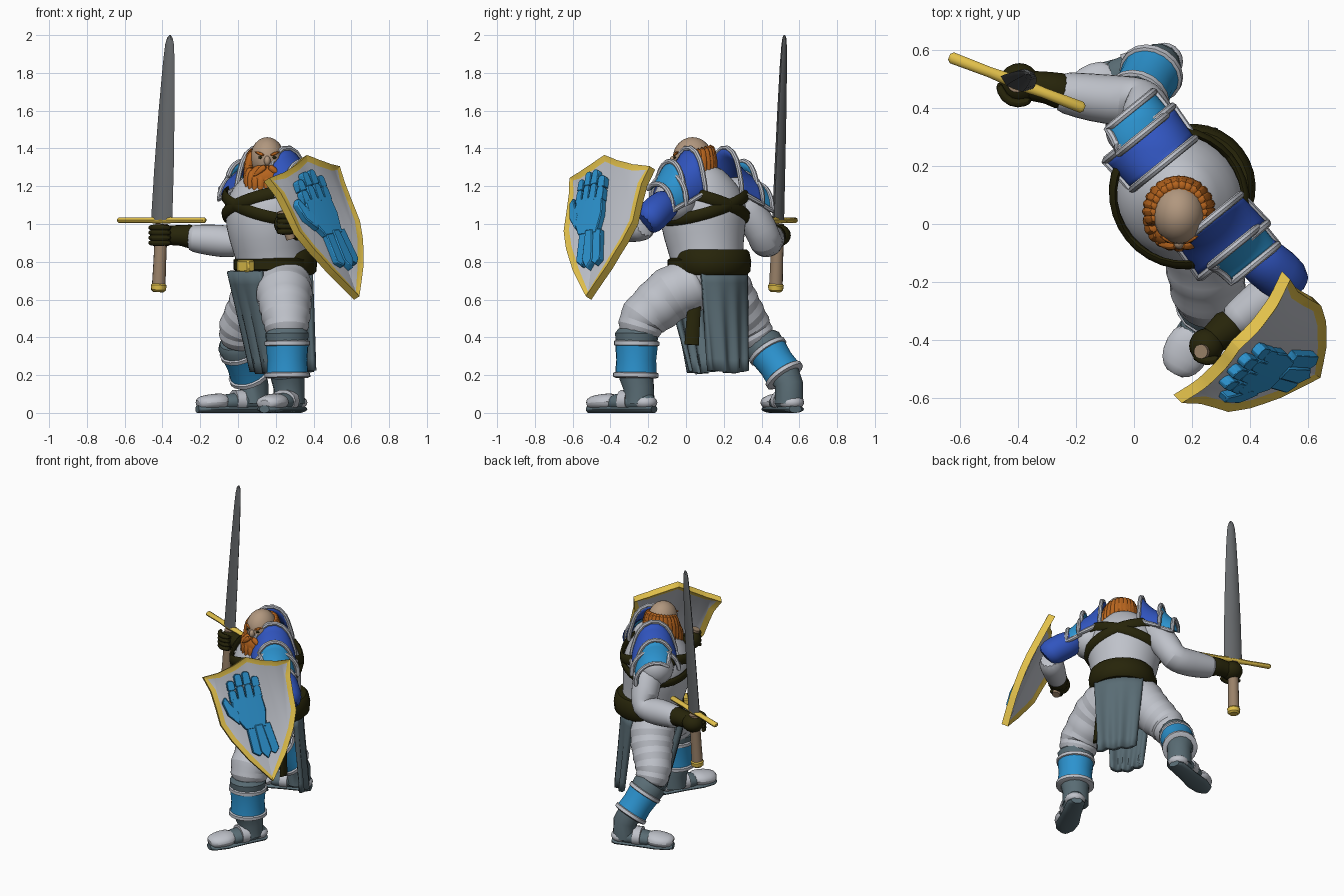
import bpy, bmesh
from math import sin, cos, pi, radians
from mathutils import Vector, Matrix

if "Cube" in bpy.data.objects:
    bpy.data.objects.remove(bpy.data.objects["Cube"])


def colour(name, *rgb):
    m = bpy.data.materials.new(name)
    m.use_nodes = True
    m.diffuse_color = (*rgb, 1)
    m.node_tree.nodes["Principled BSDF"].inputs["Base Color"].default_value = (*rgb, 1)
    return m


PALE = colour("pale_steel", .52, .54, .59)
SKY = colour("sky_blue", .025, .29, .62)
ROYAL = colour("royal_blue", .03, .09, .52)
GOLD = colour("yellow_gold", .76, .53, .07)
HAIR = colour("ginger", .48, .13, .013)
SKIN = colour("skin", .44, .31, .21)
LEATHER = colour("dark_leather", .02, .018, .003)
CLOTH = colour("slate_cloth", .1, .15, .175)
BLADE = colour("blade_grey", .13, .138, .145)
WOOD = colour("wood", .32, .22, .14)


def finish(bm, name, mats, sub=0, bevel=0, thick=0):
    bmesh.ops.recalc_face_normals(bm, faces=bm.faces)
    me = bpy.data.meshes.new(name)
    bm.to_mesh(me)
    bm.free()
    for m in mats:
        me.materials.append(m)
    me.shade_smooth()
    me.set_sharp_from_angle(angle=radians(40))
    ob = bpy.data.objects.new(name, me)
    bpy.context.collection.objects.link(ob)
    if thick:
        ob.modifiers.new("thickness", "SOLIDIFY").thickness = thick
    if bevel:
        ob.modifiers.new("bevel", "BEVEL").width = bevel
    if sub:
        s = ob.modifiers.new("smooth", "SUBSURF")
        s.levels = s.render_levels = sub
    return ob


def tube(name, stations, mat, ref=(1, -1, .3), sides=14, sub=0, closed=False):
    """Loft through (x, y, z, radius[, second radius]) stations."""
    bm, rings, side = bmesh.new(), [], None
    pts = [Vector(s[:3]) for s in stations]
    n = len(pts)
    for i, s in enumerate(stations):
        a, b = (pts[i - 1], pts[(i + 1) % n]) if closed else (pts[max(i - 1, 0)], pts[min(i + 1, n - 1)])
        t = (b - a).normalized()
        side = t.cross(Vector(ref)) if side is None else side - t * t.dot(side)
        side.normalize()
        up = side.cross(t)
        rings.append([bm.verts.new(pts[i] + side * s[3] * cos(2 * pi * k / sides) + up * s[-1] * sin(2 * pi * k / sides))
                      for k in range(sides)])
    for i in range(n if closed else n - 1):
        r, q = rings[i], rings[(i + 1) % n]
        for k in range(sides):
            bm.faces.new((r[k], r[(k + 1) % sides], q[(k + 1) % sides], q[k]))
    if not closed:
        bm.faces.new(rings[0])
        bm.faces.new(rings[-1])
    return finish(bm, name, [mat], sub)


def ball(name, loc, size, mat):
    bm = bmesh.new()
    m = Matrix.Translation(loc) @ Matrix.Diagonal((*size, 1))
    bmesh.ops.create_uvsphere(bm, u_segments=20, v_segments=12, radius=1, matrix=m)
    return finish(bm, name, [mat])


def grid(name, fn, nu, nv, mat, thick):
    bm = bmesh.new()
    v = [[bm.verts.new(fn(i / nu, j / nv)) for i in range(nu + 1)] for j in range(nv + 1)]
    for j in range(nv):
        for i in range(nu):
            bm.faces.new((v[j][i], v[j][i + 1], v[j + 1][i + 1], v[j + 1][i]))
    return finish(bm, name, [mat], thick=thick)


def slab(name, outline, low, high, mats, frame, rim=0, bevel=0, bulge=0):
    """Extruded outline; bulge bows it forward along its upright centre line."""
    bm = bmesh.new()
    face = bm.faces.new([bm.verts.new((x, y, low)) for x, y in outline])
    top = bmesh.ops.extrude_face_region(bm, geom=[face])["geom"]
    bmesh.ops.translate(bm, vec=(0, 0, high - low), verts=[g for g in top if isinstance(g, bmesh.types.BMVert)])
    bmesh.ops.recalc_face_normals(bm, faces=bm.faces)
    if rim:
        for f in [f for f in bm.faces if len(f.verts) > 4]:
            bmesh.ops.inset_region(bm, faces=[f], thickness=rim, depth=0)
            bmesh.ops.translate(bm, vec=-f.normal * .012, verts=f.verts)
            f.material_index = 1
    if bulge:
        for k in range(-4, 5):
            bmesh.ops.bisect_plane(bm, geom=bm.verts[:] + bm.edges[:] + bm.faces[:], plane_co=(k * .055, 0, 0), plane_no=(1, 0, 0))
        for v in bm.verts:
            v.co.z += bulge * (1 - (v.co.x / .29) ** 2) * (v.co.y + .72) / .8
    bm.transform(frame)
    return finish(bm, name, mats, bevel=bevel)


def tuft(name, p, q, r, mat):
    a, b = Vector(p), Vector(q)
    return tube(name, [(*a, r * .6), (*a.lerp(b, .4), r), (*b, r * .15)], mat, sides=8, sub=1)


# Torso space: the body is turned, +y is its back
BODY = Matrix.Translation((.18, .11, 0)) @ Matrix.Rotation(radians(-51), 4, "Z")
BACK = (.78, .62, 0)


def body(x, y, z):
    return tuple(BODY @ Vector((x, y, z)))


# Torso, belt and harness
trunk = [(.6, .15, .14, .01), (.7, .2, .19, .01), (.78, .19, .185, .01), (.88, .205, .2, -.01), (1, .235, .222, -.03),
         (1.1, .24, .22, -.03), (1.19, .21, .18, -.02), (1.26, .13, .12, -.02), (1.31, .08, .08, -.02)]
tube("torso", [(*body(0, o, z), a, b) for z, a, b, o in trunk], PALE, BACK, 24, 1)
tube("belt", [(*body(0, .005, z), .2 + d, .19 + d) for z, d in ((.75, 0), (.76, .014), (.81, .014), (.82, 0))], LEATHER, BACK, 28)
tube("back_belt", [(*body(0, .05, z), .185 + d, .17 + d) for z, d in ((.73, 0), (.75, .02), (.8, .025), (.85, .015), (.865, 0))], LEATHER, BACK, 28)
slab("buckle", [(-.05, -.032), (.05, -.032), (.05, .032), (-.05, .032)], 0, .05, [GOLD],
     BODY @ Matrix.Translation((.03, -.18, .777)) @ Matrix.Rotation(pi / 2, 4, "X"), bevel=.008)
tube("hip_strap", [(.3, .06, .72, .03, .012), (.32, .04, .52, .036, .014), (.33, .03, .36, .038, .014)], LEATHER, (1, 0, 0), 8)
for s in (-1, 1):
    strap = []
    for i in range(32):
        a = 2 * pi * i / 32
        strap.append((*body(.24 * sin(a), -.03 + .222 * cos(a), 1.1 + s * .08 * sin(a)), .014, .032))
    tube("harness_strap", strap, LEATHER, (0, 0, 1), 8, closed=True)

# Hanging cloth panels: the front one swings back between the legs
for name, s, swing, width in (("front_cloth", -1, -.15, .13), ("back_cloth", 1, .03, .16)):
    def drape(u, v):
        x = (u * 2 - 1) * (width - .035 * v)
        y = .2 + swing * v - 2 * x * x + .014 * v * sin(u * 19)
        return body(x, s * y, .755 - .545 * v + .03 * v * abs(u - .5))
    grid(name, drape, 24, 8, CLOTH, .03)

# Shoulder plates with raised crests and pale trim
for s in (-1, 1):
    ball("shoulder", body(s * .21, 0, 1.13), (.12, .12, .12), PALE)
    for name, x0, x1, r0, r1, crest, first, mat in (("upper_shoulder_plate", .125, .26, .14, .15, .085, -85, ROYAL),
                                                    ("lower_shoulder_plate", .25, .34, .13, .13, .08, -35, SKY)):
        def shell(u, v):
            a = radians(first + u * (95 - first))
            r = r0 + (r1 - r0) * v + crest * (1 - v) ** 2 * cos(a) ** 4
            x = x0 + (x1 - x0) * v
            return body(s * x, r * sin(a), 1.145 + r * cos(a) - .45 * (x - .2))
        grid(name, shell, 18, 5, mat, .016)
        n = 14
        edge = [(i / n, 0) for i in range(n)] + [(1, i / 4) for i in range(4)]
        edge += [(1 - u, 1 - v) for u, v in edge]
        tube("plate_trim", [(*shell(u, v), .014) for u, v in edge], PALE, sides=8, closed=True)

# Right arm and sword hand
tube("right_arm", [(.08, .27, 1.17, .09), (.06, .34, 1.06, .095), (.04, .4, .97, .09), (.03, .42, .91, .088),
                   (-.04, .425, .905, .09), (-.14, .435, .915, .086), (-.25, .455, .925, .074), (-.26, .457, .925, .06)], PALE, sub=1)
tube("right_glove_cuff", [(-.23, .455, .93, .055), (-.26, .46, .935, .062), (-.3, .47, .94, .056), (-.38, .48, .94, .05)], LEATHER)
ball("right_fist", (-.395, .485, .94), (.07, .07, .06), LEATHER)

# Left arm behind the shield
tube("left_upper_arm", [(.38, -.08, 1.13, .08), (.46, -.14, 1.08, .09), (.53, -.195, 1.025, .09), (.54, -.225, 1, .07)], ROYAL, sub=1)
tube("left_forearm", [(.53, -.2, 1, .078), (.46, -.25, .98, .08), (.36, -.33, .97, .068), (.33, -.35, .97, .06)], PALE, sub=1)
tube("left_glove_cuff", [(.345, -.34, .975, .055), (.325, -.36, .975, .065), (.27, -.4, .99, .05)], LEATHER)
ball("left_fist", (.25, -.42, 1), (.06, .06, .06), LEATHER)
tube("shield_grip", [(.23, -.44, 1.07, .025), (.28, -.43, .92, .025)], WOOD)
for i in range(4):
    z = .9 + .027 * i
    tube("right_finger", [(-.35, .43, z, .014), (-.4, .41, z, .018), (-.45, .43, z, .018), (-.47, .49, z, .014)], LEATHER, (0, 0, 1), 8, 1)
    tube("left_finger", [(.3, -.46, z + .06, .016), (.25, -.48, z + .06, .018), (.2, -.45, z + .06, .016)], LEATHER, (0, 0, 1), 8, 1)


# Sword
def along(z):
    return (-.405 + .045 * (z - 1), .487 + .034 * (z - 1), z)


GUARD = Vector((.934, -.357, 0))
EDGE = (-.357, -.934, 0)
tube("blade", [(*along(z), w, t) for z, w, t in ((1.02, .06, .026), (1.3, .055, .023), (1.6, .045, .02), (1.85, .033, .016),
                                                (1.95, .025, .012), (1.985, .016, .009), (2, .004, .004))], BLADE, EDGE, 6)
tube("grip", [(*along(z), r) for z, r in ((.68, .036), (.8, .034), (1.0, .033))], WOOD)
tube("pommel", [(*along(z), r) for z, r in ((.64, .028), (.65, .039), (.675, .042), (.685, .034))], GOLD)
mid = Vector(along(1.02))
tube("crossguard", [(*(mid + GUARD * d), r, r * .8) for d, r in ((-.25, .01), (-.24, .02), (-.1, .018), (0, .024), (.1, .018), (.24, .02), (.25, .01))],
     GOLD, (0, 0, 1), 10)

# Shield
U, V, N = (.655, .747, .11), (-.40, .174, .90), (.651, -.637, .413)
SHIELD = Matrix((U, V, N)).transposed().to_4x4()
SHIELD.translation = (.355, -.405, 1.265)
half = [(.09, .045), (.19, .018), (.285, .01), (.258, -.09), (.25, -.2), (.245, -.31), (.2, -.42), (.12, -.56)]
outline = [(0, .082)] + half + [(0, -.72)] + [(-x, y) for x, y in reversed(half)]
BOW = .065
slab("shield", outline, -.045, 0, [GOLD, PALE], SHIELD, rim=.032, bulge=BOW)


# Gauntlet relief on the shield
def relief(part, outline, high=.022, bevel=.005):
    slab("relief_" + part, outline, -.02, high, [SKY], SHIELD, bevel=bevel, bulge=BOW)


relief("palm", [(-.15, -.16), (-.16, -.26), (-.1, -.37), (.03, -.37), (.05, -.26), (.04, -.16)])
for k in range(3):
    x = -.065 + .05 * k
    relief("cuff", [(x - .03, -.35), (x + .022, -.35), (x + .045, -.52), (x + .015, -.57 + .02 * abs(k - 1)), (x - .025, -.52)], .02 + .008 * (k == 1))
for k, tip in enumerate((-.045, -.01, -.005, -.045)):
    x = -.135 + .052 * k
    for a, b in ((0, .55), (.54, 1)):
        lo, hi = -.18 + (tip + .18) * a, -.18 + (tip + .18) * b
        relief("finger", [(x - .024, lo), (x + .024, lo), (x + .022, hi - .012), (x + .01, hi), (x - .01, hi), (x - .022, hi - .012)], bevel=.003)
relief("thumb", [(-.13, -.33), (-.19, -.26), (-.21, -.17), (-.185, -.14), (-.16, -.19), (-.12, -.25)])


# Legs
def leg(side, path, knee, shin, ankle, heel, toe, r):
    pts = [Vector(p[:3]) for p in path]
    folds = []
    for i in range(len(path) - 1):
        for k in range(4):
            t = k / 4
            folds.append((*pts[i].lerp(pts[i + 1], t), path[i][3] * (1 - t) + path[i + 1][3] * t + .009 * (-1) ** k))
    tube(side + "_thigh", folds + [path[-1]], PALE, sides=18, sub=1)
    k, s, a, h, t = map(Vector, (knee, shin, ankle, heel, toe))
    d = (s - k).normalized()
    tube(side + "_knee_band", [(*(k - d * .085), r * .9), (*(k - d * .06), r * 1.07), (*(k + d * .02), r)], CLOTH)
    tube(side + "_shin_guard", [(*k, r * 1.05), (*k.lerp(s, .5), r * .98), (*s, r * 1.03)], SKY, sides=18)
    for c in (k - d * .008, s):
        tube(side + "_shin_trim", [(*(c - d * .016), r), (*(c - d * .01), r * 1.12), (*(c + d * .01), r * 1.12), (*(c + d * .016), r)], PALE, sides=18)
    tube(side + "_boot", [(*s, r * .85), (*a, r * .76), (a.x, a.y, .05, r * .78)], CLOTH)
    f = (t - h).normalized()
    up = Vector((0, 0, 1))
    tube(side + "_sole", [(*(h + f * o + up * .02), w, .02) for o, w in ((-.07, .035), (-.045, .058), (.1, .062), (.22, .073), (.3, .058), (.325, .03))], CLOTH, (0, 0, 1))
    tube(side + "_shoe", [(*(h + f * o + up * z), w, z - .008) for o, w, z in ((-.065, .04, .045), (-.03, .065, .062), (.1, .07, .06), (.22, .07, .05))], CLOTH, (0, 0, 1), sub=1)
    tube(side + "_toe_cap", [(*(h + f * o + up * z), w, z - .012) for o, w, z in ((.15, .07, .06), (.23, .088, .058), (.3, .07, .052), (.325, .035, .042))], PALE, (0, 0, 1), sub=1)
    tube(side + "_shoe_strap", [(*(h + f * o + up * .064), .074, .06) for o in (.07, .12)], PALE, (0, 0, 1))
    ball(side + "_heel_guard", h + up * .055 - f * .015, (.065, .065, .04), PALE)


leg("left", [(.24, .08, .7, .15), (.245, -.08, .63, .15), (.255, -.23, .5, .13), (.26, -.26, .4, .105)],
    (.26, -.262, .36), (.262, -.265, .2), (.27, -.25, .13), (.295, -.23, 0), (.175, -.45, 0), .108)
leg("right", [(.13, .18, .7, .15), (.08, .26, .57, .135), (.01, .34, .45, .115), (.0, .39, .36, .095)],
    (.015, .437, .32), (.06, .52, .2), (.085, .545, .15), (.09, .555, 0), (-.16, .465, 0), .1)

# Head
hx, hy = .155, .035
ball("head", (hx, hy, 1.35), (.09, .105, .11), SKIN)
ball("hair_back", (hx, hy + .04, 1.325), (.105, .092, .1), HAIR)
ball("beard", (hx, hy - .055, 1.245), (.1, .07, .08), HAIR)
ball("nose", (hx, hy - .102, 1.335), (.017, .02, .026), SKIN)
for a in range(-90, 91, 18):
    s, c = sin(radians(a)), cos(radians(a))
    tuft("beard_lock", (hx + .088 * s, hy - .02 - .075 * c, 1.32 - .05 * c), (hx + .115 * s, hy - .03 - .09 * c, 1.14 + .03 * abs(s)), .036, HAIR)
for a in range(75, 286, 14):
    s, c = sin(radians(a)), cos(radians(a))
    tuft("hair_lock", (hx + .078 * s, hy + .01 - .085 * c, 1.4 - .025 * c), (hx + .125 * s, hy + .01 - .115 * c, 1.22), .033, HAIR)
for s in (-1, 1):
    tuft("moustache", (hx + s * .005, hy - .108, 1.31), (hx + s * .075, hy - .105, 1.25), .024, HAIR)
    tuft("eyebrow", (hx + s * .015, hy - .1, 1.362), (hx + s * .07, hy - .075, 1.385), .012, HAIR)
    ball("eye", (hx + s * .035, hy - .093, 1.352), (.013, .008, .007), LEATHER)
